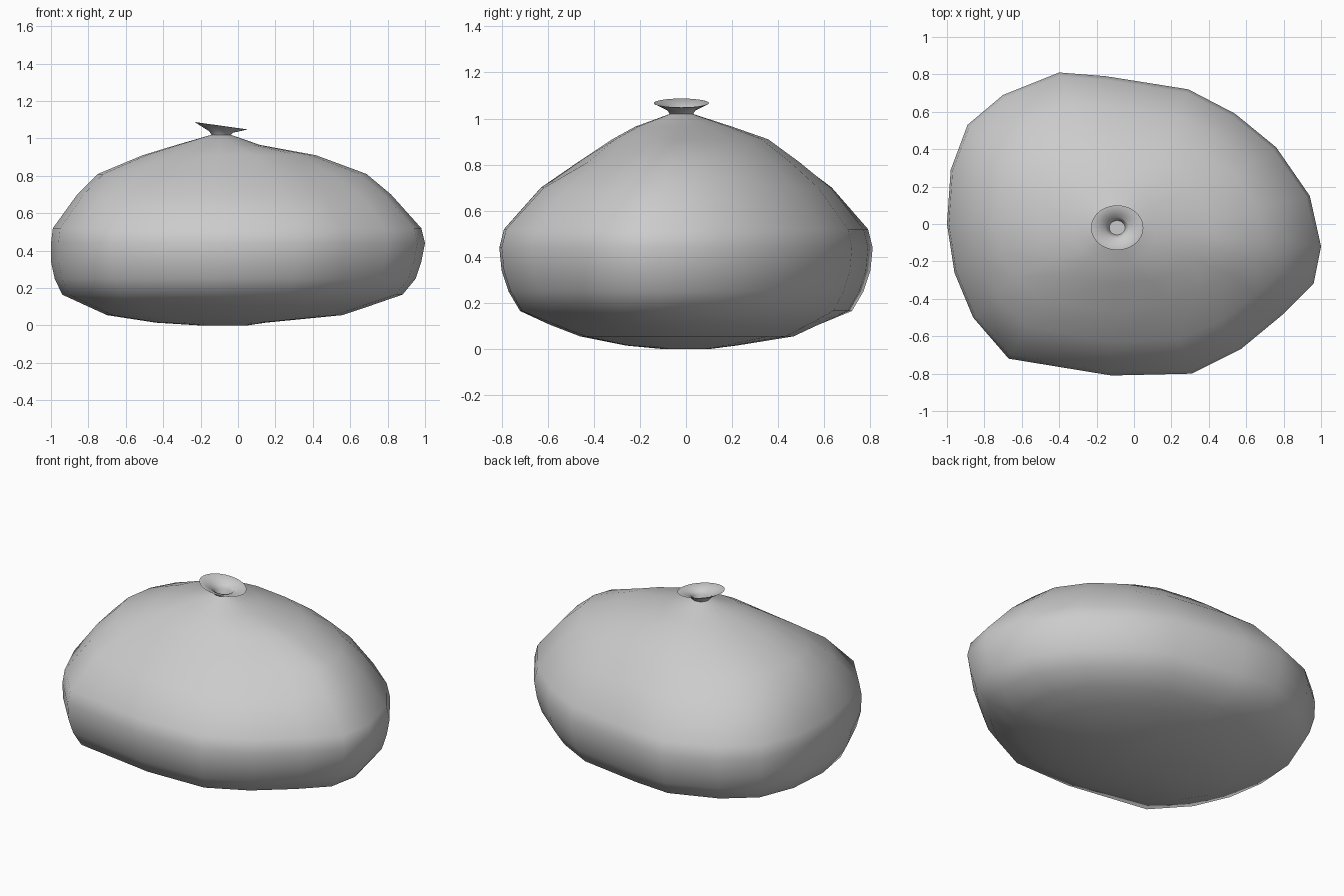
import bpy, bmesh, math

if "Cube" in bpy.data.objects:
    bpy.data.objects.remove(bpy.data.objects["Cube"])

CX, CY = -0.09, -0.02


def loft(name, rings, cap_start=False, cap_end=False, angle=60):
    bm = bmesh.new()
    loops = [[bm.verts.new(p) for p in r] for r in rings]
    n = len(loops[0])
    for a, b in zip(loops, loops[1:]):
        for i in range(n):
            j = (i + 1) % n
            bm.faces.new((a[i], a[j], b[j], b[i]))
    if cap_start:
        bm.faces.new(loops[0][::-1])
    if cap_end:
        bm.faces.new(loops[-1])
    me = bpy.data.meshes.new(name)
    bm.to_mesh(me)
    bm.free()
    ob = bpy.data.objects.new(name, me)
    bpy.context.collection.objects.link(ob)
    bpy.ops.object.select_all(action='DESELECT')
    ob.select_set(True)
    bpy.context.view_layer.objects.active = ob
    bpy.ops.object.shade_smooth_by_angle(angle=math.radians(angle))
    return ob


# widest outline of the sack, seen from above
outline = [(1, -.12), (.94, .15), (.76, .41), (.54, .59), (.29, .72), (-.15, .79),
           (-.4, .81), (-.7, .69), (-.89, .53), (-.98, .29), (-1, 0), (-.96, -.26),
           (-.86, -.5), (-.67, -.72), (-.12, -.81), (.31, -.8), (.57, -.67),
           (.8, -.48), (.96, -.32)]

# height, extents (left, right, front, back), roundness of each level
levels = [(0, -.2, .05, -.1, .1, 1), (.015, -.44, .15, -.26, .22, 1),
          (.055, -.7, .56, -.46, .47, .8), (.105, -.81, .71, -.59, .58, .6),
          (.165, -.94, .88, -.72, .72, 0), (.25, -.98, .95, -.77, .77, 0),
          (.34, -1, .98, -.8, .8, 0), (.44, -1, 1, -.81, .81, 0),
          (.52, -.99, .98, -.79, .79, 0), (.70, -.86, .82, -.63, .64, .2),
          (.81, -.75, .69, -.47, .5, .5), (.91, -.51, .42, -.32, .36, .7),
          (.965, -.33, .12, -.22, .2, 1), (1.02, -.14, -.04, -.07, .03, 1)]


def level_ring(z, x0, x1, y0, y1, roundness):
    ring = []
    for x, y in outline:
        u = (x - CX) / ((1 - CX) if x > CX else (1 + CX))
        v = (y - CY) / ((.81 - CY) if y > CY else (.81 + CY))
        k = 1 + roundness * (1 / math.hypot(u, v) - 1)
        # slack fold in the front right shoulder
        if .75 < z < .9 and .2 < x < .9 and y < -.4:
            k *= .94
        ring.append((CX + k * u * ((x1 - CX) if u > 0 else (CX - x0)),
                     CY + k * v * ((y1 - CY) if v > 0 else (CY - y0)), z))
    return ring


loft("sack_body", [level_ring(*l) for l in levels], cap_start=True)


# flared spout with a tilted rim, outside then inside
def spout_ring(rx, ry, z, tilt, n=28):
    return [(CX + rx * math.cos(a), CY + ry * math.sin(a), z - tilt * rx * math.cos(a))
            for a in (2 * math.pi * i / n for i in range(n))]


spout = [(.05, .05, 1.018, 0), (.065, .06, 1.035, .06), (.14, .12, 1.067, .14),
         (.136, .116, 1.068, .14), (.062, .055, 1.04, .06),
         (.05, .045, 1.022, 0), (.042, .038, .995, 0)]
loft("spout", [spout_ring(*s) for s in spout], cap_end=True, angle=50)
